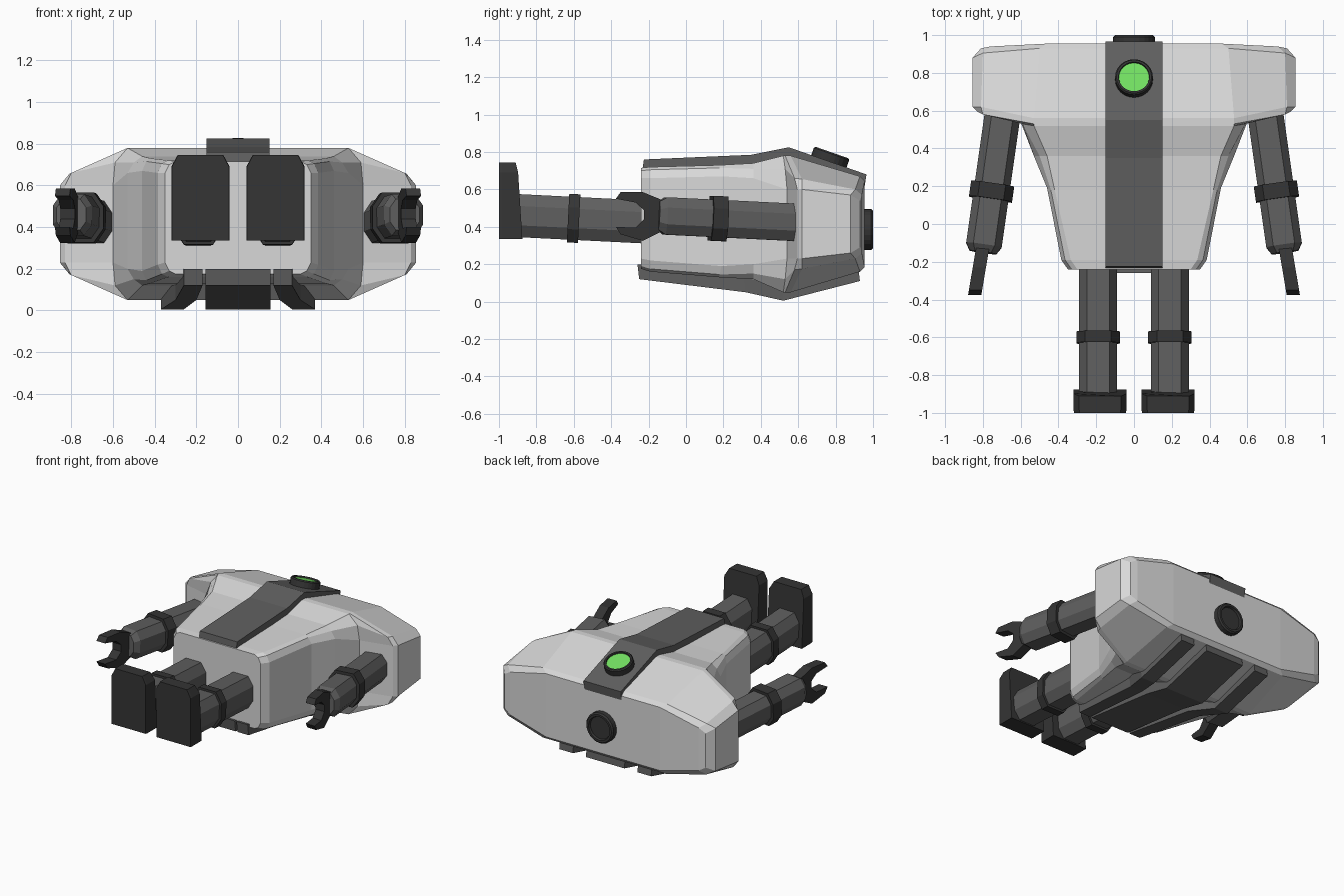
import bpy, bmesh
from mathutils import Vector

cube = bpy.data.objects.get("Cube")
if cube:
    bpy.data.objects.remove(cube, do_unlink=True)


def material(name, rgb):
    m = bpy.data.materials.new(name)
    m.use_nodes = True
    m.diffuse_color = (*rgb, 1)
    bsdf = next(n for n in m.node_tree.nodes if n.type == 'BSDF_PRINCIPLED')
    bsdf.inputs["Base Color"].default_value = (*rgb, 1)
    bsdf.inputs["Roughness"].default_value = 0.6
    return m


SHELL = material("light_grey_shell", (0.69, 0.69, 0.69))
GREY = material("dark_grey_metal", (0.115, 0.115, 0.115))
BLACK = material("charcoal_trim", (0.035, 0.035, 0.035))
GREEN = material("green_lens", (0.17, 0.74, 0.12))


def finish(name, bm, *mats):
    bmesh.ops.recalc_face_normals(bm, faces=bm.faces)
    me = bpy.data.meshes.new(name)
    bm.to_mesh(me)
    bm.free()
    for m in mats:
        me.materials.append(m)
    ob = bpy.data.objects.new(name, me)
    bpy.context.collection.objects.link(ob)
    return ob


def loft(name, rings, mat, caps=True):
    """Skin a list of equal-length closed rings."""
    bm = bmesh.new()
    vs = [[bm.verts.new(p) for p in r] for r in rings]
    n = len(vs[0])
    for a, b in zip(vs, vs[1:]):
        for i in range(n):
            j = (i + 1) % n
            bm.faces.new((a[i], a[j], b[j], b[i]))
    for end in (vs[0], vs[-1]):
        if caps:
            bm.faces.new(end)
        else:  # upright strips for a gently bowed end
            for i in range(n // 2 - 1):
                bm.faces.new((end[i], end[i + 1], end[n - 2 - i], end[n - 1 - i]))
    return finish(name, bm, mat)


def octagon_tube(name, p0, p1, w, h, mat, scales=((0, 1), (1, 1))):
    """Eight-sided tube between two points; scales holds (fraction, size)."""
    p0, p1 = Vector(p0), Vector(p1)
    axis = (p1 - p0).normalized()
    side = axis.cross(Vector((0, 0, 1))).normalized()
    up = side.cross(axis)
    shape = [(1, .45), (.6, 1), (-.6, 1), (-1, .45),
             (-1, -.45), (-.6, -1), (.6, -1), (1, -.45)]
    rings = [[p0.lerp(p1, t) + side * (a * w * k) + up * (b * h * k) for a, b in shape]
             for t, k in scales]
    return loft(name, rings, mat)


def disc(name, centre, normal, profile, mats, segments=24):
    """Round part from (radius, height, material) rings, closed at the top."""
    bm = bmesh.new()
    rot = Vector(normal).to_track_quat('Z', 'Y')
    base = bmesh.ops.create_circle(bm, cap_ends=True, segments=segments, radius=profile[0][0])
    for v in base['verts']:
        v.co.z = profile[0][1]
    bm.faces.ensure_lookup_table()
    face = bm.faces[0]
    edges = list(face.edges)
    for r, h, mi in profile[1:]:
        new = bmesh.ops.extrude_edge_only(bm, edges=edges)['geom']
        verts = [g for g in new if isinstance(g, bmesh.types.BMVert)]
        edges = [g for g in new if isinstance(g, bmesh.types.BMEdge)]
        for f in (g for g in new if isinstance(g, bmesh.types.BMFace)):
            f.material_index = mi
        for v in verts:
            v.co = Vector((v.co.x, v.co.y, 0)).normalized() * r + Vector((0, 0, h))
    cap = bmesh.ops.contextual_create(bm, geom=edges)['faces']
    for f in cap:
        f.material_index = profile[-1][2]
    for v in bm.verts:
        v.co = rot @ v.co + Vector(centre)
    return finish(name, bm, *mats)


# Torso: (mid height, three upper quadrant points), mirrored sideways and down
stations = [
    (.445, (.30, -.24, .715), (.33, -.24, .70), (.35, -.24, .66)),
    (.44, (.335, -.19, .72), (.365, -.19, .705), (.385, -.19, .66)),
    (.43, (.42, .18, .73), (.44, .18, .715), (.46, .19, .67)),
    (.43, (.46, .36, .74), (.50, .36, .71), (.53, .36, .66)),
    (.415, (.53, .52, .78), (.59, .53, .71), (.60, .54, .60)),
    (.415, (.53, .53, .78), (.80, .58, .66), (.83, .595, .60)),
    (.415, (.53, .56, .78), (.81, .62, .655), (.855, .62, .60)),
    (.415, (.50, .93, .67), (.80, .905, .60), (.855, .88, .57)),
    (.415, (.46, .955, .645), (.76, .94, .57), (.81, .93, .54)),
]
rings = []
for c, *pts in stations:
    top = [(-x, y, z) for x, y, z in reversed(pts)] + pts
    rings.append(top + [(x, y, 2 * c - z) for x, y, z in reversed(top)])
loft("torso_shell", rings, SHELL, caps=False)


# Straps and rails along the torso
def strip(name, path, depth, mat):
    """path: (inner x, outer x, y, z)."""
    loft(name, [[(a, y, z), (b, y, z), (b, y - .01, z + depth), (a, y - .01, z + depth)]
                for a, b, y, z in path], mat)


chest = [(-.225, .76), (.35, .785), (.55, .825), (.965, .68)]
strip("chest_strap", [(-.15, .15, y, z) for y, z in chest], -.065, GREY)
spine = [(-.25, .12), (.32, .05), (.52, .005), (.93, .11)]
strip("back_strap", [(-.155, .155, y, z) for y, z in spine], .08, GREY)
widths = [(.17, .26), (.20, .30), (.26, .37), (.26, .37)]
for s, label in ((1, "left"), (-1, "right")):
    strip(label + "_back_rail",
          [(s * a, s * b, y, z) for (a, b), (y, z) in zip(widths, spine)], .08, GREY)

# Lens on the chest and cap on the top of the body
disc("chest_lens", (0, .763, .747), (0, .33, .94),
     [(.10, -.03, 0), (.10, .045, 0), (.093, .053, 0), (.082, .053, 0),
      (.080, .043, 0), (.04, .043, 1)], (BLACK, GREEN))
lens = bpy.data.objects["chest_lens"].data
for poly in lens.polygons:
    r = max((lens.vertices[i].co - Vector((0, .777, .787))).length for i in poly.vertices)
    poly.material_index = int(r < .0815)
disc("neck_cap", (0, .94, .385), (0, 1, 0),
     [(.11, 0, 0), (.11, .05, 0), (.10, .06, 0), (.085, .06, 0), (.08, .045, 0)], (BLACK,))

claw = [(-.12, .54), (-.23, .585), (-.35, .585), (-.375, .55), (-.27, .53), (-.225, .49),
        (-.225, .44), (-.27, .395), (-.375, .40), (-.35, .36), (-.23, .325), (-.12, .38)]
sole = [(-.14, .335), (.14, .335), (.14, .69), (.11, .745), (-.11, .745), (-.14, .69)]

for s, label in ((1, "left"), (-1, "right")):
    # Arm with cuff and gripping hand
    shoulder, wrist = Vector((s * .69, .62, .422)), Vector((s * .80, -.15, .46))
    octagon_tube(label + "_arm", shoulder, wrist, .095, .10, GREY,
                 ((0, 1), (.95, 1), (1, .75)))
    octagon_tube(label + "_arm_band", shoulder.lerp(wrist, .53), shoulder.lerp(wrist, .635),
                 .115, .12, BLACK)
    loft(label + "_hand",
         [[(s * (.80 + dx - (y + .12) * .17), y, z) for y, z in claw] for dx in (-.035, .035)],
         BLACK)

    # Leg with cuff and foot
    hip, ankle = Vector((s * .19, -.2, .425)), Vector((s * .19, -.9, .46))
    octagon_tube(label + "_leg", hip, ankle, .10, .115, GREY)
    octagon_tube(label + "_leg_band", hip.lerp(ankle, .53), hip.lerp(ankle, .615),
                 .115, .13, BLACK)
    loft(label + "_foot",
         [[(s * .18 + x * k, y + max(0, z - .6) * slope, z) for x, z in sole]
          for y, k, slope in ((-1, .98, 0), (-.985, 1, 0), (-.875, 1, -.25))], BLACK)
